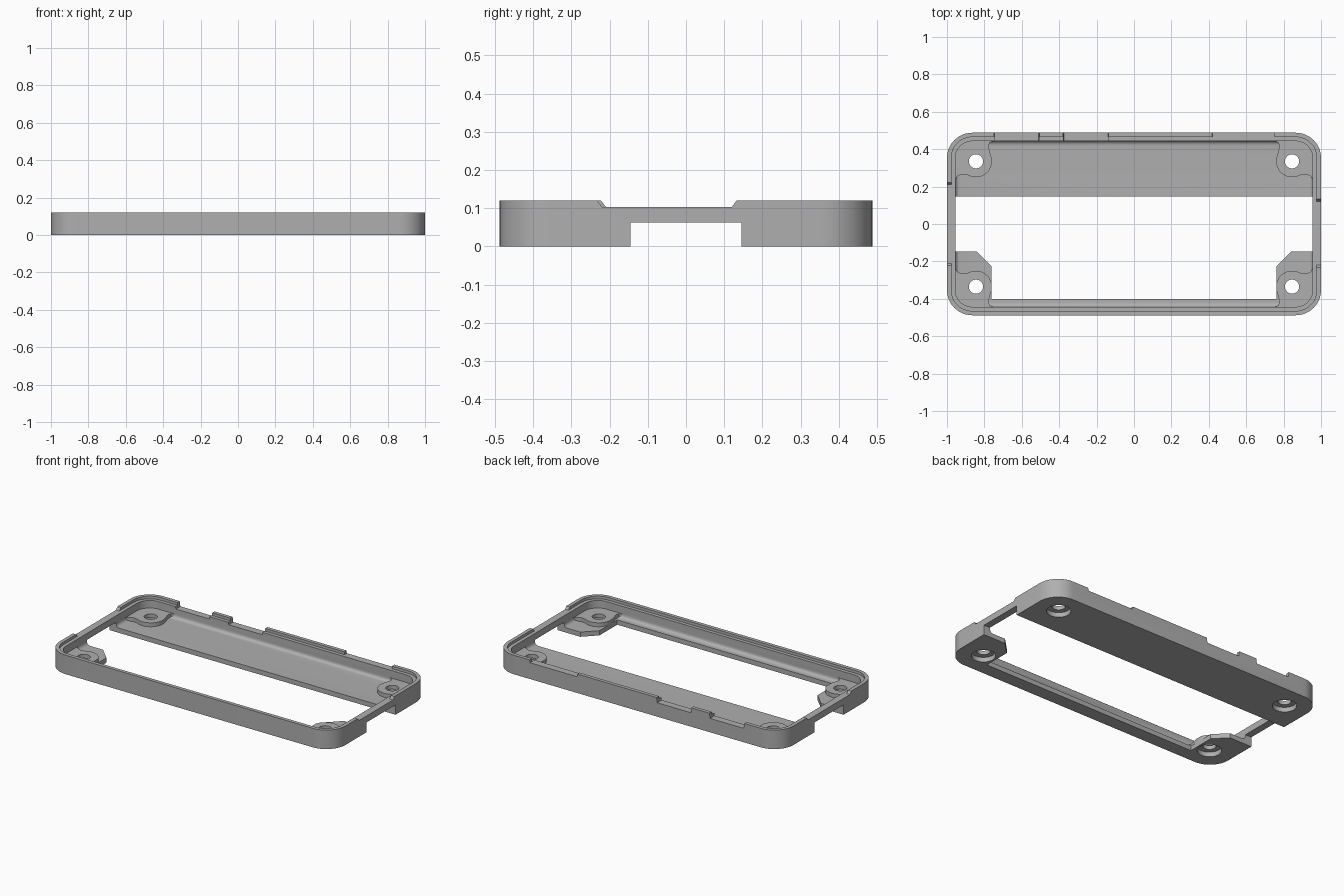
import bpy
import bmesh
import math

cube = bpy.data.objects.get("Cube")
if cube:
    bpy.data.objects.remove(cube, do_unlink=True)

grey = bpy.data.materials.new("plain grey")
grey.use_nodes = True
grey.diffuse_color = (0.43, 0.43, 0.43, 1)
grey.node_tree.nodes["Principled BSDF"].inputs["Base Color"].default_value = (0.43, 0.43, 0.43, 1)


def loft(name, layers):
    """Closed solid through outlines of equal point count, given as (outline, z)."""
    bm = bmesh.new()
    rings = [[bm.verts.new((x, y, z)) for x, y in pts] for pts, z in layers]
    n = len(rings[0])
    for low, high in zip(rings, rings[1:]):
        for i in range(n):
            j = (i + 1) % n
            bm.faces.new((low[i], low[j], high[j], high[i]))
    bm.faces.new(rings[0])
    bm.faces.new(rings[-1])
    bmesh.ops.recalc_face_normals(bm, faces=bm.faces)
    mesh = bpy.data.meshes.new(name)
    bm.to_mesh(mesh)
    bm.free()
    mesh.materials.append(grey)
    obj = bpy.data.objects.new(name, mesh)
    bpy.context.collection.objects.link(obj)
    return obj


def arc(cx, cy, r, start, end, steps):
    angles = [math.radians(start + (end - start) * i / steps) for i in range(steps + 1)]
    return [(cx + r * math.cos(a), cy + r * math.sin(a)) for a in angles]


def rounded(hx, hy, r):
    pts = []
    for k, (sx, sy) in enumerate([(1, 1), (-1, 1), (-1, -1), (1, -1)]):
        pts += arc(sx * (hx - r), sy * (hy - r), r, 90 * k, 90 * k + 90, 12)
    return pts


def rect(x0, x1, y0, y1):
    return [(x0, y0), (x1, y0), (x1, y1), (x0, y1)]


frame = loft("frame", [(rounded(1, 0.488, 0.135), 0), (rounded(1, 0.488, 0.135), 0.12)])


def combine(tool, operation="DIFFERENCE"):
    tool.hide_render = True
    mod = frame.modifiers.new("cut", "BOOLEAN")
    mod.operation = operation
    mod.solver = "EXACT"
    mod.object = tool
    bpy.context.view_layer.objects.active = frame
    bpy.ops.object.modifier_apply(modifier=mod.name)
    bpy.data.objects.remove(tool, do_unlink=True)


# Tray hollow with a rounded bottom edge
FLOOR, FILLET = 0.03, 0.022
layers = []
for i in range(5):
    a = math.radians(90 * i / 4)
    inset = FILLET * (1 - math.sin(a))
    layers.append((rounded(0.955 - inset, 0.443 - inset, 0.09 - inset),
                   FLOOR + FILLET * (1 - math.cos(a))))
layers.append((rounded(0.955, 0.443, 0.09), 0.15))
combine(loft("hollow", layers))

# Stepped ledge inside the rim
LEDGE = 0.103
combine(loft("ledge_cut", [(rounded(0.977, 0.465, 0.112), z) for z in (LEDGE, 0.15)]))

# Raised screw bosses in the corners
HX, HY = 0.845, 0.335
boss = [(0.97, 0.235), (0.955, 0.24), (0.943, 0.256), (0.92, 0.266), (0.89, 0.262)]
boss += arc(HX, HY, 0.085, -75, -195, 14)
boss += [(0.772, 0.39), (0.778, 0.415), (0.772, 0.435), (0.75, 0.445),
         (0.75, 0.46), (0.91, 0.46), (0.97, 0.40)]
corners = [(sx, sy) for sx in (1, -1) for sy in (1, -1)]
for sx, sy in corners:
    outline = [(sx * x, sy * y) for x, y in boss]
    combine(loft("boss", [(outline, 0.012), (outline, 0.055)]), "UNION")

# Screw holes, counterbored from below
for sx, sy in corners:
    for r, top in ((0.038, 0.2), (0.07, 0.03)):
        ring = arc(sx * HX, sy * HY, r, 0, 360, 32)[:-1]
        combine(loft("hole", [(ring, -0.05), (ring, top)]))

# Cross channel and front window through the floor
combine(loft("channel", [(rect(-1.1, 1.1, -0.146, 0.146), z) for z in (-0.05, 0.062)]))
half = [(0.763, -0.402), (0.763, -0.225), (0.842, -0.146), (0.842, -0.1)]
window = half + [(-x, y) for x, y in reversed(half)]
combine(loft("window", [(window, -0.05), (window, 0.061)]))


# Rim notches: two side, three back, with slanted ends
def notch(x0, x1, y0, y1, z, dx, dy):
    combine(loft("notch", [(rect(x0, x1, y0, y1), z),
                           (rect(x0 - dx, x1 + dx, y0 - dy, y1 + dy), 0.13)]))


notch(0.94, 1.05, -0.22, 0.12, LEDGE, 0, 0.02)
notch(-1.05, -0.94, -0.21, 0.21, LEDGE, 0, 0.02)
notch(0.42, 0.75, 0.43, 0.55, LEDGE, 0.004, 0)
notch(-0.745, -0.51, 0.43, 0.55, 0.088, 0.006, 0)
notch(-0.375, -0.14, 0.43, 0.55, 0.088, 0.006, 0)

# Smooth curved walls, keep edges sharp
bpy.ops.object.select_all(action="DESELECT")
frame.select_set(True)
bpy.context.view_layer.objects.active = frame
bpy.ops.object.shade_smooth_by_angle(angle=math.radians(30))
